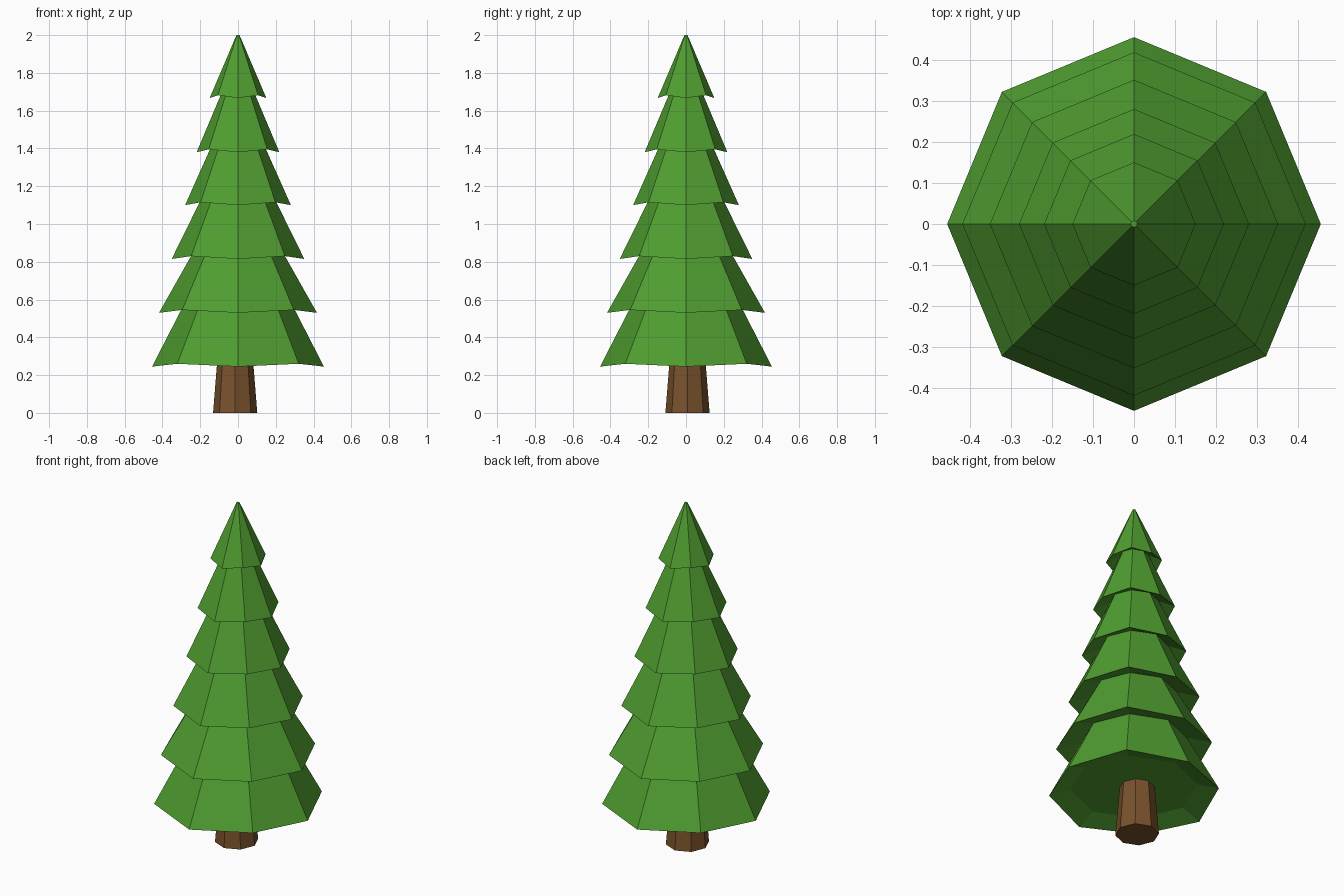
import bpy, bmesh
from math import cos, sin, pi

if "Cube" in bpy.data.objects:
    bpy.data.objects.remove(bpy.data.objects["Cube"])

SIDES = 8


def material(name, color):
    mat = bpy.data.materials.new(name)
    mat.diffuse_color = (*color, 1.0)
    mat.use_nodes = True
    mat.node_tree.nodes["Principled BSDF"].inputs["Base Color"].default_value = mat.diffuse_color
    return mat


def loft(name, rings, mat, center=(0, 0)):
    """Skin octagonal rings (radius, z, lift of diagonal corners) and cap both ends."""
    bm = bmesh.new()
    loops = []
    for r, z, lift in rings:
        loops.append([bm.verts.new((center[0] + r * cos(2 * pi * i / SIDES),
                                    center[1] + r * sin(2 * pi * i / SIDES),
                                    z + lift * (i % 2))) for i in range(SIDES)])
    for a, b in zip(loops, loops[1:]):
        for i in range(SIDES):
            j = (i + 1) % SIDES
            bm.faces.new((a[i], a[j], b[j], b[i]))
    bm.faces.new(loops[0][::-1])
    bm.faces.new(loops[-1])
    bmesh.ops.recalc_face_normals(bm, faces=bm.faces)
    mesh = bpy.data.meshes.new(name)
    bm.to_mesh(mesh)
    bm.free()
    mesh.materials.append(mat)
    obj = bpy.data.objects.new(name, mesh)
    bpy.context.collection.objects.link(obj)
    return obj


green = material("needle_green", (0.08, 0.34, 0.03))
brown = material("bark_brown", (0.19, 0.085, 0.025))

# Trunk: slightly off-centre, tapering up into the foliage
loft("trunk", [(0.117, 0, 0), (0.097, 0.25, 0), (0.094, 0.29, 0)], brown, (-0.015, 0.008))

# Foliage: each tier is a drooping rim followed by the neck under the next tier
tiers = [  # rim radius, rim z, neck radius, neck z
    (0.455, 0.245, 0.283, 0.58),
    (0.418, 0.530, 0.229, 0.865),
    (0.351, 0.815, 0.186, 1.15),
    (0.280, 1.100, 0.133, 1.43),
    (0.219, 1.380, 0.078, 1.715),
    (0.150, 1.667, 0.008, 2.0),
]
rings = [(0.34, 0.29, 0)]
for rim_r, rim_z, neck_r, neck_z in tiers:
    rings += [(rim_r, rim_z, 0.015), (neck_r, neck_z, 0)]
loft("foliage", rings, green)
